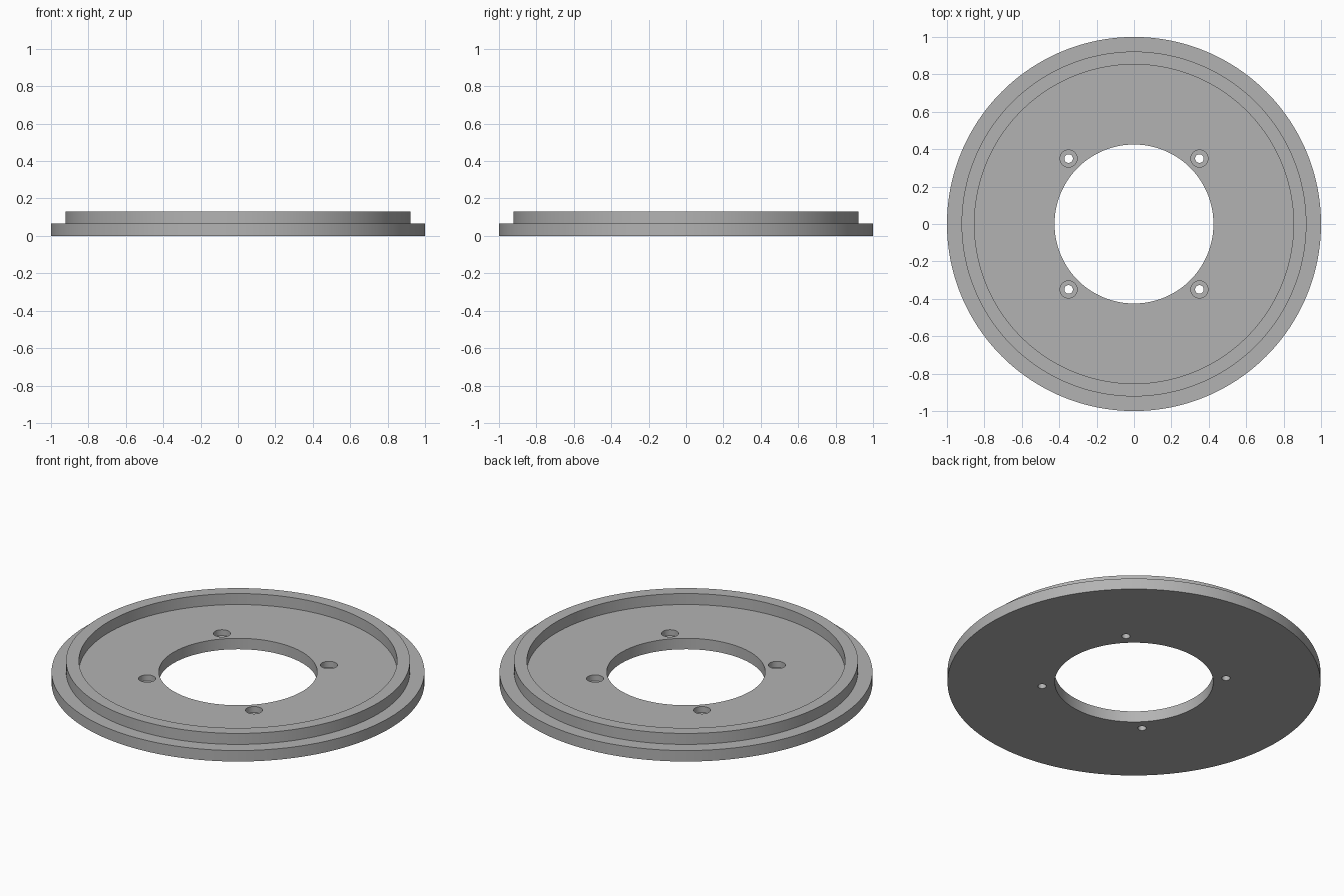
import bpy
import bmesh
import math
from mathutils import Matrix

cube = bpy.data.objects.get("Cube")
if cube:
    bpy.data.objects.remove(cube, do_unlink=True)

# Main sizes
OUTER, RIM_OUT, RIM_IN, BORE = 1.0, 0.922, 0.853, 0.425
FLOOR, TOP = 0.065, 0.13
SCREW_POS, SCREW_R, HEAD_R, HEAD_Z = 0.35, 0.023, 0.046, 0.03

grey = bpy.data.materials.new("plain grey")
grey.use_nodes = True
colour = (0.45, 0.45, 0.45, 1)
grey.diffuse_color = colour
grey.node_tree.nodes["Principled BSDF"].inputs["Base Color"].default_value = colour


def lathe(name, profile, sides):
    """Revolve a closed (radius, height) profile around z."""
    bm = bmesh.new()
    rings = []
    for i in range(sides):
        a = 2 * math.pi * i / sides
        rings.append([bm.verts.new((r * math.cos(a), r * math.sin(a), z)) for r, z in profile])
    n = len(profile)
    for i in range(sides):
        a, b = rings[i], rings[(i + 1) % sides]
        for j in range(n):
            k = (j + 1) % n
            bm.faces.new((a[j], b[j], b[k], a[k]))
    bmesh.ops.recalc_face_normals(bm, faces=bm.faces)
    mesh = bpy.data.meshes.new(name)
    bm.to_mesh(mesh)
    bm.free()
    obj = bpy.data.objects.new(name, mesh)
    bpy.context.collection.objects.link(obj)
    mesh.materials.append(grey)
    return obj


# Flanged ring plate with raised rim and central opening
plate = lathe("ring_plate", [
    (BORE, 0), (OUTER, 0), (OUTER, FLOOR), (RIM_OUT, FLOOR),
    (RIM_OUT, TOP), (RIM_IN, TOP), (RIM_IN, FLOOR), (BORE, FLOOR)], 192)

# Cutters for the stepped screw holes
mesh = bpy.data.meshes.new("screw_hole_cutters")
bm = bmesh.new()
for x in (-SCREW_POS, SCREW_POS):
    for y in (-SCREW_POS, SCREW_POS):
        for radius, low, high in ((SCREW_R, -0.1, HEAD_Z + 0.01), (HEAD_R, HEAD_Z, 0.2)):
            bmesh.ops.create_cone(
                bm, cap_ends=True, segments=32, radius1=radius, radius2=radius,
                depth=high - low, matrix=Matrix.Translation((x, y, (low + high) / 2)))
bm.to_mesh(mesh)
bm.free()
mesh.materials.append(grey)
cutters = bpy.data.objects.new("screw_hole_cutters", mesh)
bpy.context.collection.objects.link(cutters)
cutters.hide_render = True

# Cut the holes, then drop the cutters
bpy.ops.object.select_all(action="DESELECT")
plate.select_set(True)
bpy.context.view_layer.objects.active = plate
cut = plate.modifiers.new("screw_holes", "BOOLEAN")
cut.operation = "DIFFERENCE"
cut.solver = "EXACT"
cut.use_self = True
cut.object = cutters
bpy.ops.object.modifier_apply(modifier=cut.name)
bpy.data.objects.remove(cutters, do_unlink=True)

bpy.ops.object.shade_smooth_by_angle(angle=math.radians(30))
